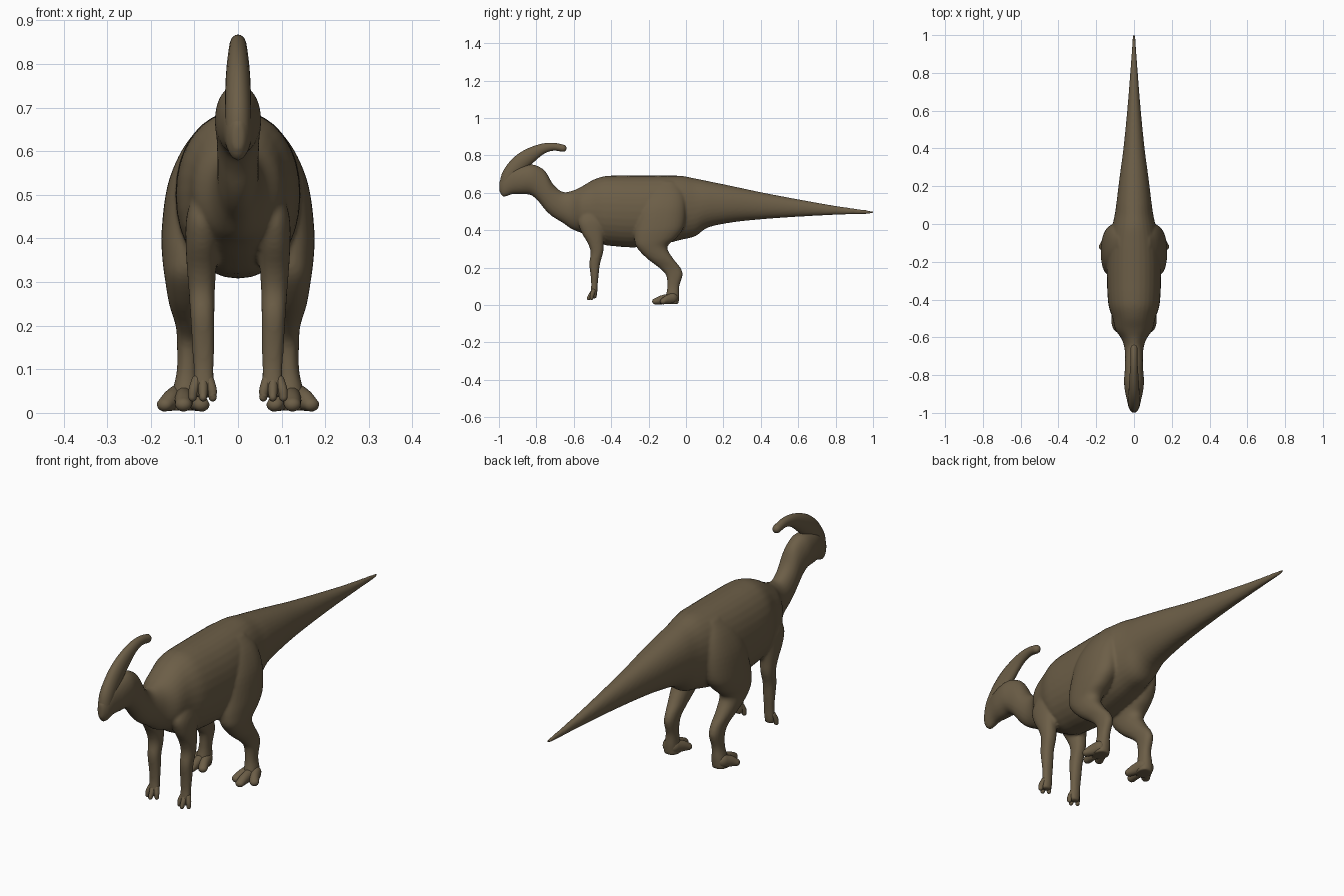
import bpy, bmesh, math
from mathutils import Vector

if "Cube" in bpy.data.objects:
    bpy.data.objects.remove(bpy.data.objects["Cube"])

skin = bpy.data.materials.new("brown hide")
skin.diffuse_color = (0.15, 0.112, 0.063, 1)
skin.use_nodes = True
skin.node_tree.nodes["Principled BSDF"].inputs["Base Color"].default_value = skin.diffuse_color


def spline(rows, steps):
    """Catmull-Rom interpolation of rows of numbers."""
    out = []
    for i in range(len(rows) - 1):
        a, b = rows[max(i - 1, 0)], rows[i]
        c, d = rows[i + 1], rows[min(i + 2, len(rows) - 1)]
        for k in range(steps):
            t = k / steps
            out.append([0.5 * (2 * q + (r - p) * t + (2 * p - 5 * q + 4 * r - s) * t * t
                               + (3 * q - p - 3 * r + s) * t ** 3)
                        for p, q, r, s in zip(a, b, c, d)])
    out.append(list(rows[-1]))
    return out


def loft(bm, rings, sides=32, power=1.0):
    """Closed skin through rings of (centre, half axis u, half axis v)."""
    def pw(f):
        return math.copysign(abs(f) ** power, f)
    loops = []
    for c, u, v in rings:
        loops.append([bm.verts.new(c + u * pw(math.cos(a)) + v * pw(math.sin(a)))
                      for a in (2 * math.pi * i / sides for i in range(sides))])
    faces = []
    for p, q in zip(loops, loops[1:]):
        for i in range(sides):
            j = (i + 1) % sides
            faces.append(bm.faces.new((p[i], p[j], q[j], q[i])))
    faces += [bm.faces.new(loops[0]), bm.faces.new(loops[-1])]
    bmesh.ops.recalc_face_normals(bm, faces=faces)


def limb(bm, rows, side):
    """Limb from horizontal slices (z, y0, y1, x0, x1)."""
    loft(bm, [(Vector((side * (x0 + x1) / 2, (y0 + y1) / 2, z)),
               Vector(((x1 - x0) / 2, 0, 0)), Vector((0, (y1 - y0) / 2, 0)))
              for z, y0, y1, x0, x1 in spline(rows, 4)], power=0.88)


def tube(bm, rows, sides=20):
    """Round-ended tube through (x, y, z, half width, half height)."""
    pts = spline(rows, 6)
    rings = []
    for i, (x, y, z, w, h) in enumerate(pts):
        d = Vector(pts[min(i + 1, len(pts) - 1)][:3]) - Vector(pts[max(i - 1, 0)][:3])
        d.normalize()
        u = d.cross(Vector((1, 0, 0))) if abs(d.x) < 0.1 else d.cross(Vector((-d.y, d.x, 0)))
        u.normalize()
        rings.append((Vector((x, y, z)), d.cross(u).normalized() * w, u * h))
        if i in (0, len(pts) - 1):
            s = -1 if i == 0 else 1
            cap = [(Vector((x, y, z)) + d * s * h * math.sin(a),
                    rings[-1][1] * math.cos(a), rings[-1][2] * math.cos(a))
                   for a in (0.4, 0.8, 1.15, 1.45)]
            rings = cap[::-1] + rings if i == 0 else rings + cap
    loft(bm, rings, sides)


def finish(name, bm, voxel=0, smooth=0):
    me = bpy.data.meshes.new(name)
    bm.to_mesh(me)
    bm.free()
    ob = bpy.data.objects.new(name, me)
    bpy.context.collection.objects.link(ob)
    bpy.context.view_layer.objects.active = ob
    if voxel:
        m = ob.modifiers.new("fuse", 'REMESH')
        m.mode, m.voxel_size, m.use_smooth_shade = 'VOXEL', voxel, True
        bpy.ops.object.modifier_apply(modifier=m.name)
        m = ob.modifiers.new("blend", 'SMOOTH')
        m.factor, m.iterations = 0.5, smooth
        bpy.ops.object.modifier_apply(modifier=m.name)
    ob.data.materials.clear()
    ob.data.materials.append(skin)
    ob.data.polygons.foreach_set("use_smooth", [True] * len(ob.data.polygons))
    ob.data.update()
    return ob


# head, neck, torso and tail: slices (y, top, bottom, half width)
trunk = [(-.998, .66, .605, .012), (-.975, .70, .578, .027), (-.93, .73, .592, .038),
         (-.88, .745, .592, .049), (-.83, .752, .588, .053), (-.79, .742, .555, .05),
         (-.75, .712, .505, .048), (-.71, .645, .47, .047), (-.66, .605, .44, .05),
         (-.61, .61, .405, .065), (-.56, .632, .385, .098), (-.50, .667, .35, .113),
         (-.44, .688, .322, .133), (-.38, .692, .314, .140), (-.30, .692, .308, .143),
         (-.20, .692, .312, .143), (-.10, .692, .33, .135), (-.02, .69, .35, .117),
         (.05, .676, .368, .102), (.12, .662, .415, .092), (.25, .635, .442, .076),
         (.40, .603, .458, .056), (.60, .565, .472, .036), (.80, .530, .482, .020),
         (1.003, .502, .488, .006)]
# hind and front limbs: slices (z, y0, y1, x0, x1)
hind = [(.66, -.15, -.05, .02, .085), (.60, -.21, -.01, .02, .13), (.52, -.25, .0, .03, .162),
        (.42, -.272, -.01, .04, .175), (.36, -.276, -.05, .06, .174),
        (.31, -.265, -.10, .072, .168), (.25, -.21, -.07, .08, .158),
        (.20, -.145, -.03, .085, .143), (.16, -.107, -.018, .088, .14),
        (.10, -.10, -.036, .092, .14), (.05, -.108, -.036, .09, .15),
        (.005, -.12, -.04, .088, .157)]
fore = [(.52, -.54, -.44, .04, .10), (.45, -.575, -.43, .04, .118), (.39, -.56, -.435, .045, .12),
        (.33, -.525, -.44, .05, .117), (.28, -.51, -.443, .053, .113),
        (.22, -.517, -.46, .054, .109), (.15, -.509, -.468, .054, .105),
        (.10, -.507, -.473, .056, .102), (.06, -.512, -.475, .055, .103),
        (.035, -.512, -.48, .06, .10)]

bm = bmesh.new()
loft(bm, [(Vector((0, y, (t + b) / 2)), Vector((w, 0, 0)), Vector((0, 0, (t - b) / 2)))
          for y, t, b, w in spline(trunk, 4)], power=0.95)
for s in (-1, 1):
    limb(bm, hind, s)
    limb(bm, fore, s)
finish("body_and_limbs", bm, voxel=0.0065, smooth=5)

# swept-back head crest
bm = bmesh.new()
tube(bm, [(0, -.965, .635, .028, .032), (0, -.945, .69, .03, .041), (0, -.897, .748, .029, .046),
          (0, -.84, .795, .026, .041), (0, -.77, .834, .021, .028), (0, -.71, .846, .018, .021),
          (0, -.658, .838, .018, .019)])
finish("head_crest", bm)

for s, label in ((-1, "right"), (1, "left")):
    # three broad toes
    bm = bmesh.new()
    for x, y in ((.084, -.135), (.125, -.165), (.168, -.122)):
        tube(bm, [(s * (.122 + (x - .122) * .4), -.07, .036, .022, .028),
                  (s * (x * .7 + .122 * .3), y * .6 - .028, .028, .021, .024),
                  (s * x, y, .019, .019, .016)])
    finish(label + "_toes", bm)
    # three slim fingers
    bm = bmesh.new()
    for x, y in ((.058, -.505), (.08, -.52), (.104, -.505)):
        tube(bm, [(s * (.08 + (x - .08) * .6), -.495, .075, .012, .012),
                  (s * (.08 + (x - .08) * .9), y * .5 - .25, .053, .011, .012),
                  (s * x, y, .036, .009, .010)], 14)
    finish(label + "_fingers", bm)
